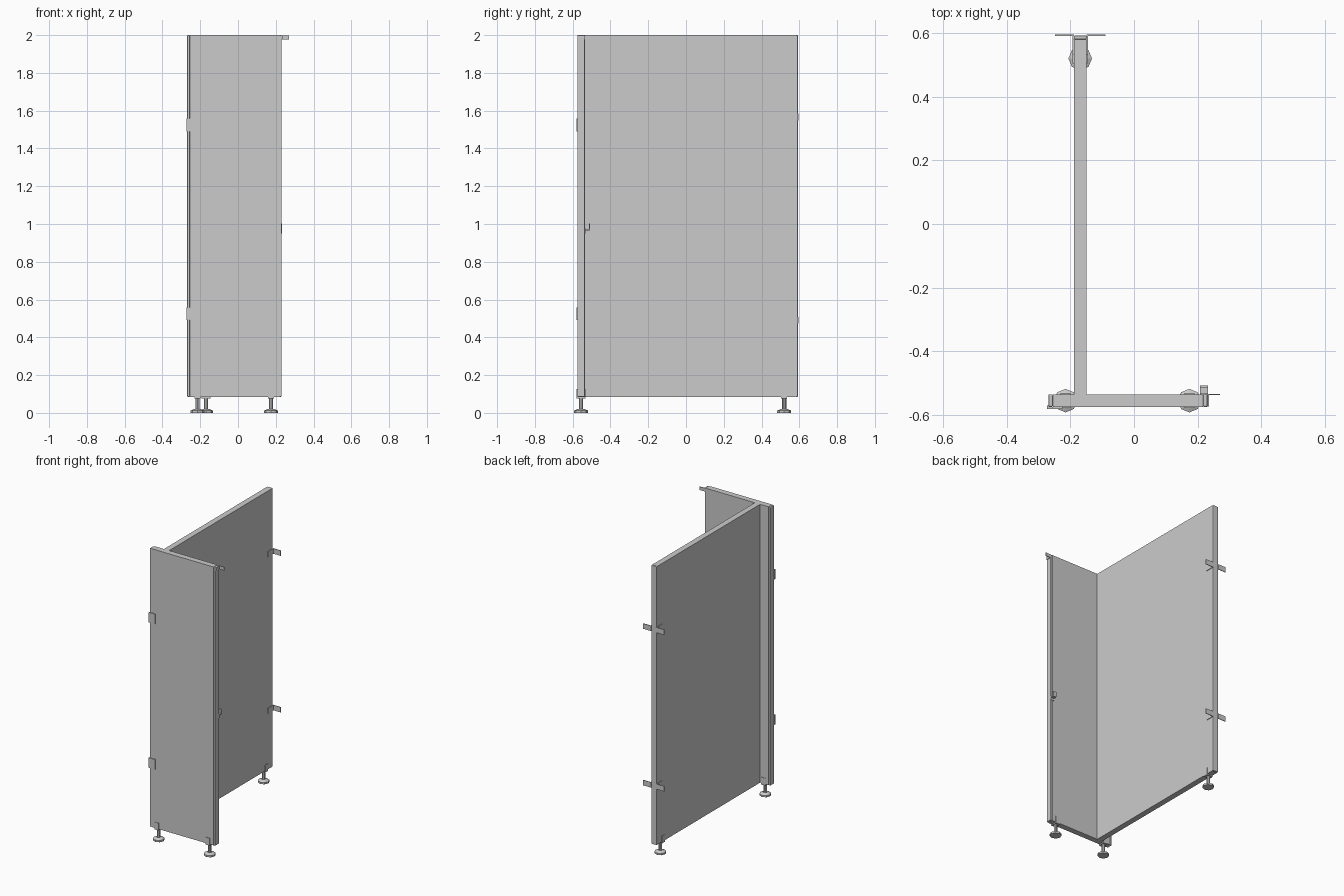
import bpy, math

if "Cube" in bpy.data.objects:
    bpy.data.objects.remove(bpy.data.objects["Cube"])


def box(name, x, y, z, bevel=0.0):
    """Box from (min, max) ranges, optional chamfer."""
    bpy.ops.mesh.primitive_cube_add(size=1, location=[(r[0] + r[1]) / 2 for r in (x, y, z)])
    o = bpy.context.object
    o.name = name
    o.scale = [r[1] - r[0] for r in (x, y, z)]
    bpy.ops.object.transform_apply(location=False, rotation=False, scale=True)
    if bevel:
        m = o.modifiers.new("chamfer", "BEVEL")
        m.width, m.segments = bevel, 2
    return o


def cyl(name, x, y, z0, z1, r0, r1, sides=8):
    bpy.ops.mesh.primitive_cone_add(vertices=sides, radius1=r0, radius2=r1, depth=z1 - z0,
                                    location=(x, y, (z0 + z1) / 2),
                                    rotation=(0, 0, math.pi / 2))
    bpy.context.object.name = name


# Partition panels with chamfered edge trims
Z = (0.085, 2.0)
box("front_panel", (-0.255, 0.217), (-0.575, -0.535), Z)
box("side_panel", (-0.189, -0.149), (-0.535, 0.58), Z)
box("front_trim_left", (-0.269, -0.255), (-0.575, -0.535), Z, 0.004)
box("front_trim_right", (0.217, 0.231), (-0.575, -0.535), Z, 0.004)
box("side_trim_rear", (-0.189, -0.149), (0.58, 0.592), Z, 0.003)


# Adjustable feet: disc, stem, and a clamp around the panel
def foot(name, x, y, along_x):
    cyl(name + "_disc", x, y, 0.0, 0.012, 0.037, 0.037)
    cyl(name + "_disc_top", x, y, 0.012, 0.02, 0.037, 0.018)
    cyl(name + "_stem", x, y, 0.018, 0.08, 0.011, 0.011)
    a, b = 0.016, 0.0235
    hx, hy = (a, b) if along_x else (b, a)
    box(name + "_clamp_base", (x - hx, x + hx), (y - hy, y + hy), (0.077, 0.085))
    for s in (-1, 1):
        t = sorted((s * 0.02, s * b))
        if along_x:
            box(name + "_clamp_cheek", (x - a, x + a), (y + t[0], y + t[1]), (0.077, 0.127))
        else:
            box(name + "_clamp_cheek", (x + t[0], x + t[1]), (y - a, y + a), (0.077, 0.127))


foot("front_left_foot", -0.215, -0.555, True)
foot("front_right_foot", 0.174, -0.555, True)
foot("rear_foot", -0.169, 0.52, False)

# Door hinges on the front left edge
for z in (0.525, 1.525):
    box("hinge_plate", (-0.273, -0.225), (-0.581, -0.575), (z - 0.034, z + 0.034))
    box("hinge_edge", (-0.273, -0.267), (-0.581, -0.57), (z - 0.034, z + 0.034))

# Wall brackets: an angle on each side of the rear edge
for z in (0.49, 1.567):
    for s in (-1, 1):
        cx = -0.169
        leg = sorted((cx + s * 0.02, cx + s * 0.024))
        wing = sorted((cx + s * 0.02, cx + s * 0.08))
        box("wall_bracket_leg", leg, (0.533, 0.595), (z - 0.018, z + 0.018))
        box("wall_bracket_wing", wing, (0.591, 0.595), (z - 0.018, z + 0.018))

# Door stop at the top of the front right edge
box("door_stop_plate", (0.231, 0.235), (-0.573, -0.534), (1.976, 1.999))
box("door_stop_tab", (0.231, 0.27), (-0.538, -0.534), (1.976, 1.999))

# Coat hook on the inner face
H = (0.208, 0.232)
box("hook_plate", H, (-0.536, -0.531), (0.95, 0.978))
box("hook_arm", H, (-0.533, -0.508), (0.966, 0.973))
box("hook_tip", H, (-0.514, -0.508), (0.966, 1.002))
